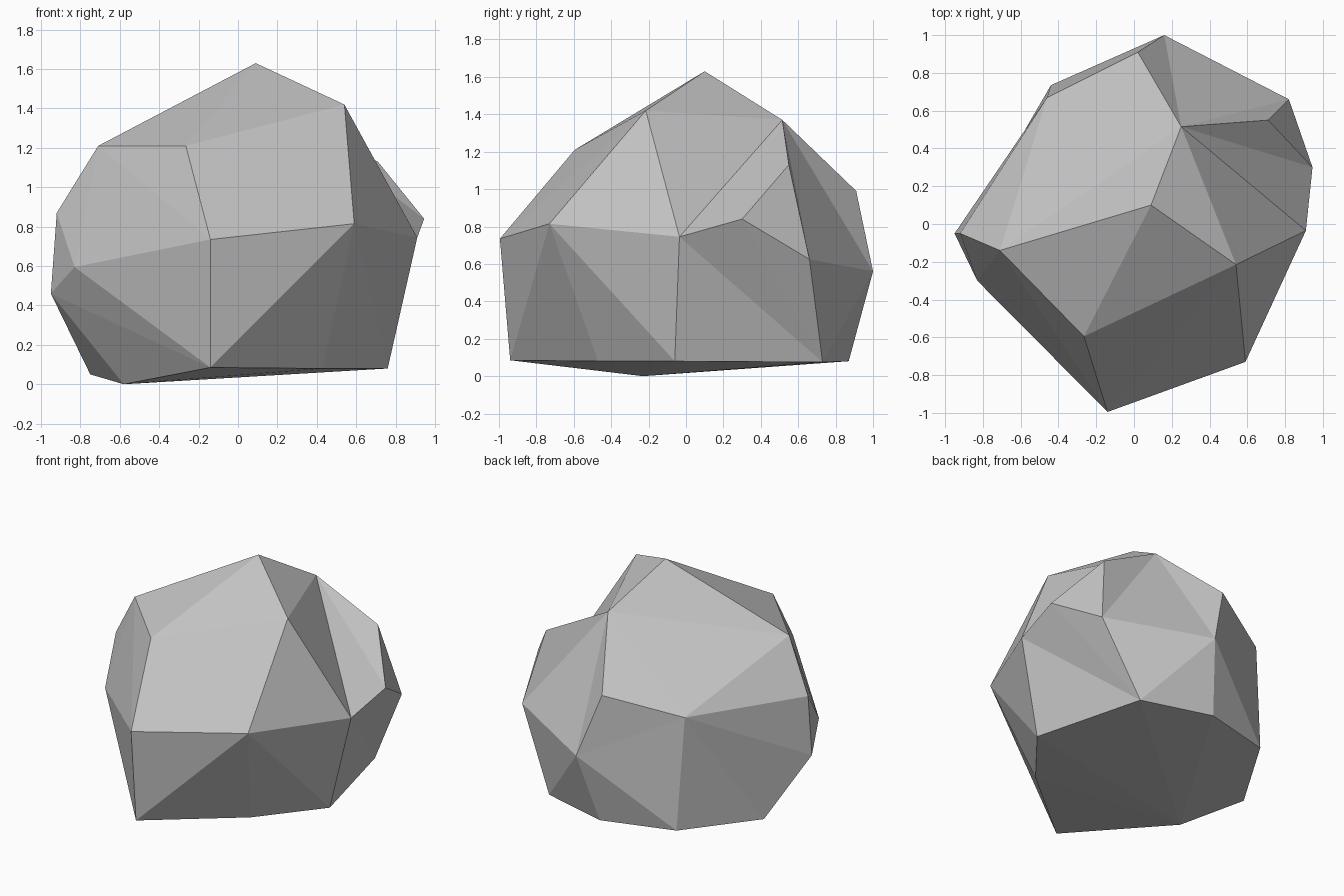
import bpy
import bmesh

cube = bpy.data.objects.get("Cube")
if cube:
    bpy.data.objects.remove(cube, do_unlink=True)

# Stone colour
stone = bpy.data.materials.new("stone_grey")
stone.use_nodes = True
grey = (0.55, 0.55, 0.55, 1)
stone.diffuse_color = grey
stone.node_tree.nodes["Principled BSDF"].inputs["Base Color"].default_value = grey

# Corners of the convex boulder
corners = dict(
    # crown
    D=(.09, .10, 1.63), C=(.54, -.215, 1.42), E=(-.265, -.595, 1.21), F=(-.71, -.14, 1.21),
    # waist
    A=(-.14, -.995, .735), B=(.59, -.73, .815), G=(.91, -.035, .745), L=(.16, 1, .56),
    N=(-.46, .67, .87), Q=(-.92, -.05, .87), P=(-.95, -.05, .46), R=(-.83, -.3, .595),
    # foot
    S=(-.14, -.94, .085), Y=(.43, -.47, .08), T=(.76, -.06, .08), W=(.56, .73, .075),
    X=(.067, .87, .08), O=(-.44, .735, .09), V=(-.75, .2, .05), U=(-.58, -.23, 0),
)
# Extra corners of the chipped back shoulder
chips = dict(
    H=(.945, .3, .84), I=(.71, .55, 1.13), J=(.25, .515, 1.37),
    K=(.82, .66, .625), M=(.02, .91, .99),
)

bm = bmesh.new()
vert = {name: bm.verts.new(co) for name, co in corners.items()}
bmesh.ops.convex_hull(bm, input=bm.verts[:])
vert.update({name: bm.verts.new(co) for name, co in chips.items()})


def recut(rim, facets):
    """Open the hull inside a rim of corners and fill it with chipped facets."""
    ring = {vert[name] for name in rim}
    inside = [f for f in bm.faces if set(f.verts) <= ring]
    bmesh.ops.delete(bm, geom=inside, context='FACES_ONLY')
    for facet in facets.split():
        points = [vert[name] for name in facet]
        if not bm.faces.get(points):
            bm.faces.new(points)


# Chipped back shoulder, then the shallow hollow low on the far side
recut("DCGTWLNF", "DCJ DJF JMN JNF CJG JGH JHI JIK IKH GHW HKW GTW KLW JKL JML MLN")
recut("NOVPQ", "NOV NVP NPQ")

# Tidy: drop leftover loose edges, face everything outward
bmesh.ops.delete(bm, geom=[e for e in bm.edges if not e.link_faces], context='EDGES')
bmesh.ops.recalc_face_normals(bm, faces=bm.faces[:])

mesh = bpy.data.meshes.new("boulder")
bm.to_mesh(mesh)
bm.free()
mesh.materials.append(stone)
boulder = bpy.data.objects.new("boulder", mesh)
bpy.context.collection.objects.link(boulder)
